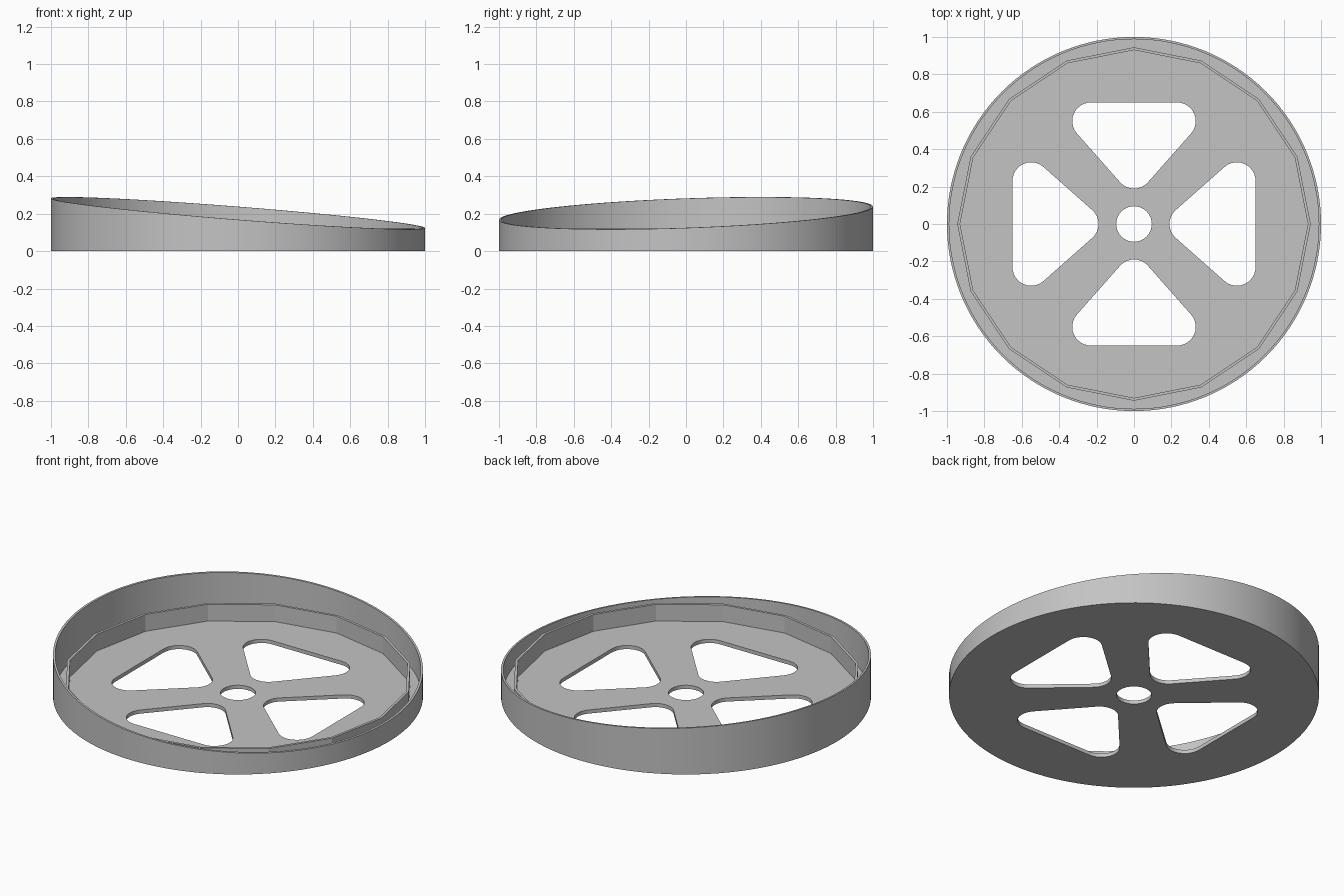
import bpy
import bmesh
from math import atan2, cos, sin, pi, tau
from mathutils import Vector

if "Cube" in bpy.data.objects:
    bpy.data.objects.remove(bpy.data.objects["Cube"])

FLOOR = 0.022      # floor thickness
RING_TOP = 0.122   # height of the inner ring
SEGS = 128

grey = bpy.data.materials.new("plain grey")
grey.use_nodes = True
grey.diffuse_color = (0.55, 0.55, 0.55, 1)
grey.node_tree.nodes["Principled BSDF"].inputs["Base Color"].default_value = grey.diffuse_color


def circle(radius, count, start=0.0):
    return [(radius * cos(start + tau * i / count), radius * sin(start + tau * i / count))
            for i in range(count)]


def rounded_polygon(centres, radius, steps=12):
    """Outline around equal circles placed at counter-clockwise centres."""
    def side_normal(a, b):
        return atan2(b[1] - a[1], b[0] - a[0]) - pi / 2
    points = []
    for i, c in enumerate(centres):
        start = side_normal(centres[i - 1], c)
        sweep = (side_normal(c, centres[(i + 1) % len(centres)]) - start) % tau
        for s in range(steps + 1):
            a = start + sweep * s / steps
            points.append((c[0] + radius * cos(a), c[1] + radius * sin(a)))
    return points


def rotated(points, turn):
    return [(x * cos(turn) - y * sin(turn), x * sin(turn) + y * cos(turn)) for x, y in points]


def rim_height(x, y):
    return 0.203 - 0.079 * x + 0.035 * y


def add_loop(bm, points, height):
    """Closed loop of vertices; height is a number or a function of x and y."""
    return [bm.verts.new((x, y, height(x, y) if callable(height) else height))
            for x, y in points]


def skin(bm, a, b):
    for i in range(len(a)):
        j = (i + 1) % len(a)
        bm.faces.new((a[i], a[j], b[j], b[i]))


def fill(bm, loops):
    """Flat face region bounded by an outer loop with holes."""
    edges = []
    for loop in loops:
        for i, v in enumerate(loop):
            w = loop[(i + 1) % len(loop)]
            edges.append(bm.edges.get((v, w)) or bm.edges.new((v, w)))
    bmesh.ops.triangle_fill(bm, use_beauty=True, edges=edges, normal=Vector((0, 0, 1)))


def finish(bm, name, smooth):
    bmesh.ops.recalc_face_normals(bm, faces=bm.faces[:])
    for face in bm.faces:
        face.smooth = smooth
    for edge in bm.edges:
        edge.smooth = not (edge.is_manifold and edge.calc_face_angle(0) > 0.5)
    mesh = bpy.data.meshes.new(name)
    bm.to_mesh(mesh)
    bm.free()
    mesh.materials.append(grey)
    obj = bpy.data.objects.new(name, mesh)
    bpy.context.collection.objects.link(obj)
    return obj


# Dish: pierced floor and thin outer wall with a slanted rim
bm = bmesh.new()
window = rounded_polygon([(0, 0.29), (0.23, 0.55), (-0.23, 0.55)], 0.1)
holes = [rotated(window, k * pi / 2) for k in range(4)] + [circle(0.095, 48)]
outer, inner = circle(1.0, SEGS), circle(0.988, SEGS)

wall = [add_loop(bm, outer, 0), add_loop(bm, outer, rim_height),
        add_loop(bm, inner, rim_height), add_loop(bm, inner, FLOOR)]
for lower, upper in zip(wall, wall[1:]):
    skin(bm, lower, upper)

low_holes = [add_loop(bm, h, 0) for h in holes]
high_holes = [add_loop(bm, h, FLOOR) for h in holes]
for low, high in zip(low_holes, high_holes):
    skin(bm, low, high)
fill(bm, [wall[0]] + low_holes)
fill(bm, [wall[3]] + high_holes)
finish(bm, "dish", True)

# Inner ring: thin sixteen-sided wall standing on the floor
bm = bmesh.new()
big, small = circle(0.945, 16, pi / 2), circle(0.93, 16, pi / 2)
ring = [add_loop(bm, big, FLOOR), add_loop(bm, big, RING_TOP),
        add_loop(bm, small, RING_TOP), add_loop(bm, small, FLOOR)]
for i in range(4):
    skin(bm, ring[i], ring[(i + 1) % 4])
finish(bm, "inner_ring", False)
